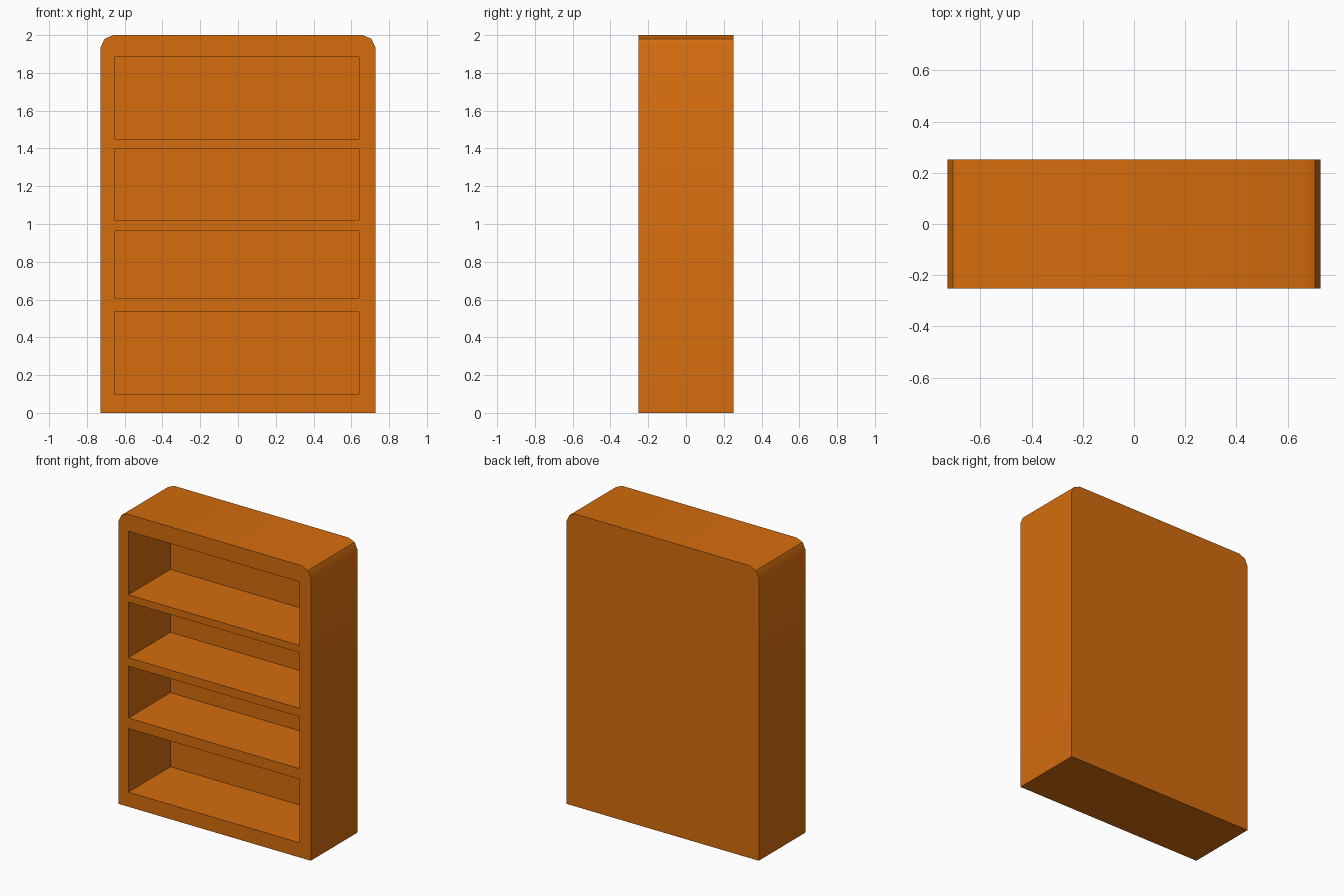
import bpy, bmesh, math

if "Cube" in bpy.data.objects:
    bpy.data.objects.remove(bpy.data.objects["Cube"])

WIDTH, DEPTH, HEIGHT = 1.455, 0.505, 2.0
BACK = 0.05                                   # back panel thickness
OPEN_X = (-0.653, 0.641)                      # sides of the shelf openings
OPEN_Z = [(0.10, 0.535), (0.607, 0.962), (1.02, 1.40), (1.45, 1.885)]

wood = bpy.data.materials.new("orange wood")
wood.diffuse_color = (0.66, 0.15, 0.004, 1)
wood.use_nodes = True
wood.node_tree.nodes["Principled BSDF"].inputs["Base Color"].default_value = wood.diffuse_color


def make_object(name, bm):
    bmesh.ops.recalc_face_normals(bm, faces=bm.faces)
    mesh = bpy.data.meshes.new(name)
    bm.to_mesh(mesh)
    bm.free()
    mesh.materials.append(wood)
    obj = bpy.data.objects.new(name, mesh)
    bpy.context.collection.objects.link(obj)
    return obj


# Cabinet body: front profile with clipped round top corners, extruded back
w = WIDTH / 2
right = [(w, 0), (w, 1.934), (w - 0.021, 1.98), (w - 0.067, HEIGHT)]
profile = right + [(-x, z) for x, z in reversed(right)]
bm = bmesh.new()
face = bm.faces.new([bm.verts.new((x, -DEPTH / 2, z)) for x, z in profile])
ext = bmesh.ops.extrude_face_region(bm, geom=[face], use_keep_orig=True)
new_verts = [v for v in ext["geom"] if isinstance(v, bmesh.types.BMVert)]
bmesh.ops.translate(bm, verts=new_verts, vec=(0, DEPTH, 0))
cabinet = make_object("bookcase", bm)

# Shelf openings: one box per compartment, cut from the front
bm = bmesh.new()
y0, y1 = -DEPTH / 2 - 0.1, DEPTH / 2 - BACK
for z0, z1 in OPEN_Z:
    box = bmesh.ops.create_cube(bm, size=1)["verts"]
    bmesh.ops.scale(bm, verts=box, vec=(OPEN_X[1] - OPEN_X[0], y1 - y0, z1 - z0))
    bmesh.ops.translate(bm, verts=box,
                        vec=(sum(OPEN_X) / 2, (y0 + y1) / 2, (z0 + z1) / 2))
cutter = make_object("opening_cutter", bm)
cutter.hide_render = True

cut = cabinet.modifiers.new("openings", 'BOOLEAN')
cut.operation = 'DIFFERENCE'
cut.solver = 'EXACT'
cut.object = cutter
bpy.context.view_layer.objects.active = cabinet
cabinet.select_set(True)
bpy.ops.object.modifier_apply(modifier=cut.name)
bpy.data.objects.remove(cutter)

# Soft top corners, crisp edges elsewhere
bpy.ops.object.shade_smooth_by_angle(angle=math.radians(30))
